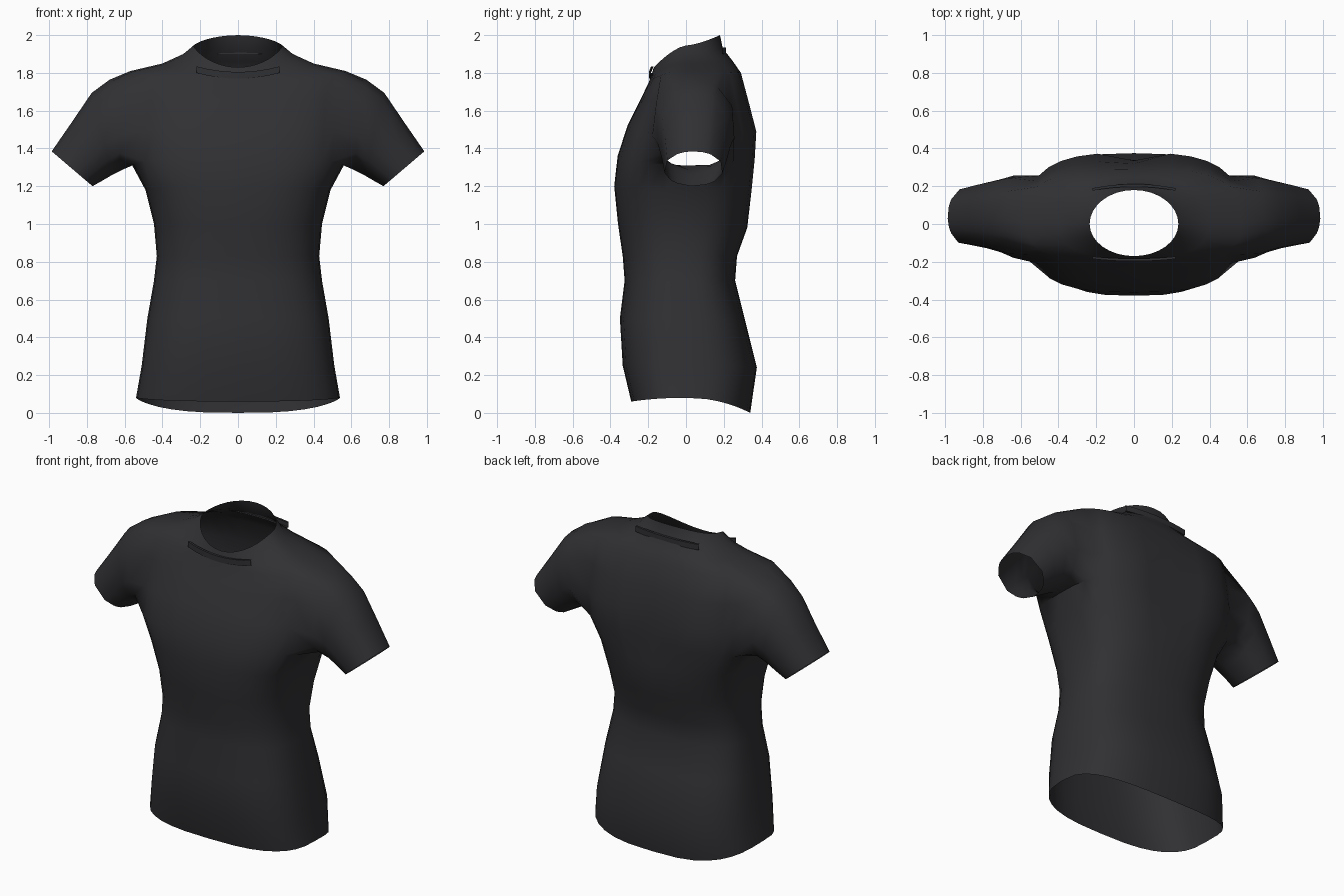
import bpy, bmesh
from math import sin, cos, tau, atan2, exp, pi

if "Cube" in bpy.data.objects:
    bpy.data.objects.remove(bpy.data.objects["Cube"])

fabric = bpy.data.materials.new("dark_fabric")
fabric.diffuse_color = (0.03, 0.03, 0.034, 1)
fabric.use_nodes = True
fabric.node_tree.nodes["Principled BSDF"].inputs["Base Color"].default_value = fabric.diffuse_color
N = 32


def finish(bm, name):
    bmesh.ops.recalc_face_normals(bm, faces=bm.faces)
    mesh = bpy.data.meshes.new(name)
    bm.to_mesh(mesh)
    bm.free()
    mesh.materials.append(fabric)
    ob = bpy.data.objects.new(name, mesh)
    bpy.context.collection.objects.link(ob)
    bpy.ops.object.select_all(action='DESELECT')
    ob.select_set(True)
    bpy.context.view_layer.objects.active = ob
    bpy.ops.object.shade_smooth_by_angle(angle=0.9)
    return ob


# Torso rings: z side, z front, z back, half width, y front, y back, squareness
RINGS = [
    (.08, .06, .00, .54, -.29, .34, .70),
    (.25, .25, .24, .51, -.335, .375, .70),
    (.50, .50, .50, .48, -.35, .31, .72),
    (.70, .70, .70, .445, -.325, .26, .75),
    (.83, .83, .83, .43, -.335, .27, .75),
    (1.0, 1.0, .98, .445, -.36, .325, .75),
    (1.18, 1.2, 1.18, .49, -.38, .352, .70),
    (1.31, 1.36, 1.34, .56, -.362, .368, .66),
    (1.47, 1.52, 1.49, .57, -.31, .377, .66),
    (1.65, 1.66, 1.65, .58, -.24, .335, .66),
    (1.81, 1.755, 1.80, .57, -.195, .293, .66),
    (1.85, 1.785, 1.86, .40, -.185, .25, .80),
    (1.90, 1.805, 1.93, .29, -.178, .195, .95),
    (1.945, 1.83, 2.0, .235, -.17, .18, 1.0),
]


def ring_point(ring, j):
    zs, zf, zb, w, yf, yb, p = ring
    a = tau * j / N
    c, s = cos(a), sin(a)
    x = w * abs(c) ** p * (1 if c >= 0 else -1)
    y = (yb if s > 0 else yf) * abs(s) ** p
    z = zs + ((zb if s > 0 else zf) - zs) * abs(s) ** 1.5
    # spine groove
    if s > 0:
        y -= .045 * exp(-(x / .06) ** 2) * exp(-((z - 1.42) / .22) ** 2)
    return x, y, z


bm = bmesh.new()
rows = [[bm.verts.new(ring_point(r, j)) for j in range(N)] for r in RINGS]

# Torso skin, leaving an armhole on each side
LOW, HIGH, HALF = 7, 10, 3
for i in range(len(rows) - 1):
    for j in range(N):
        near_side = any((j - c + HALF) % N < 2 * HALF for c in (0, N // 2))
        if LOW <= i < HIGH and near_side:
            continue
        k = (j + 1) % N
        bm.faces.new((rows[i][j], rows[i][k], rows[i + 1][k], rows[i + 1][j]))

# Sleeve rings: bottom x, bottom z, top x, top z, y centre, y radius
SLEEVE = [
    (.615, 1.285, .68, 1.765, .04, .225),
    (.665, 1.26, .775, 1.695, .045, .20),
    (.72, 1.228, .88, 1.54, .045, .178),
    (.77, 1.20, .987, 1.385, .04, .158),
]
for side, centre in ((1, 0), (-1, N // 2)):
    def at(i, d):
        return rows[i][(centre + side * d) % N]
    span = range(-HALF, HALF + 1)
    loop = [at(LOW, d) for d in span]
    loop += [at(i, HALF) for i in range(LOW + 1, HIGH)]
    loop += [at(HIGH, d) for d in reversed(span)]
    loop += [at(i, -HALF) for i in range(HIGH - 1, LOW, -1)]
    angles = [atan2((v.co.z - 1.55) / .25, (v.co.y - .02) / .24) for v in loop]
    for bx, bz, tx, tz, yc, ry in SLEEVE:
        new = []
        for a in angles:
            t = (1 + sin(a)) / 2
            new.append(bm.verts.new((side * (bx + (tx - bx) * t),
                                     yc + ry * cos(a), bz + (tz - bz) * t)))
        for m in range(len(loop)):
            n = (m + 1) % len(loop)
            bm.faces.new((loop[m], loop[n], new[n], new[m]))
        loop = new
finish(bm, "shirt_body")


# Raised collar bands at front and back
def collar_band(name, y, y_end, z_low, z_high, lift):
    bm = bmesh.new()
    prev = None
    for k in range(9):
        u = k / 4 - 1
        x, yy, dz = .22 * u, y + (y_end - y) * u * u, lift * u * u
        inner = yy * .93
        col = [bm.verts.new(c) for c in ((x, inner, z_low + dz), (x, yy, z_low + dz),
                                         (x, yy, z_high + dz), (x, inner, z_high + dz))]
        if prev:
            for m in range(3):
                bm.faces.new((prev[m], prev[m + 1], col[m + 1], col[m]))
        prev = col
    finish(bm, name)


collar_band("front_collar_band", -.197, -.185, 1.77, 1.805, .03)
collar_band("back_collar_band", .212, .19, 1.90, 1.935, .0)
